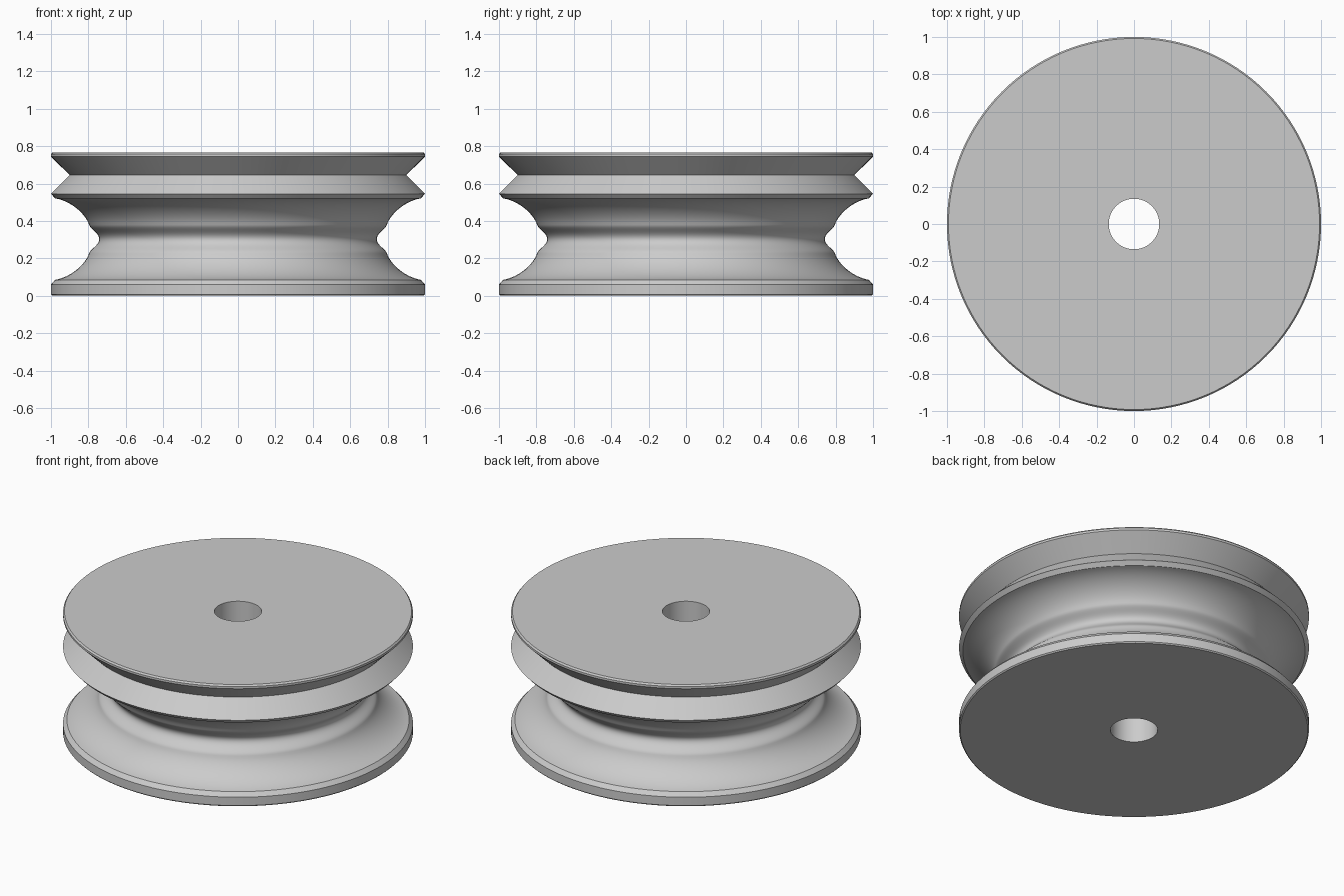
import bpy, bmesh, math
from mathutils import Vector

if "Cube" in bpy.data.objects:
    bpy.data.objects.remove(bpy.data.objects["Cube"])

SEGMENTS = 128
BORE = 0.135
MID = 0.303  # height of the middle of the wide groove


def bezier(p0, p1, p2, p3, n):
    """Points along a cubic curve, both ends included."""
    pts = []
    for i in range(n + 1):
        t = i / n
        u = 1 - t
        pts.append((u**3 * p0[0] + 3*u*u*t * p1[0] + 3*u*t*t * p2[0] + t**3 * p3[0],
                    u**3 * p0[1] + 3*u*u*t * p1[1] + 3*u*t*t * p2[1] + t**3 * p3[1]))
    return pts


# Lower half of the wide groove: sweeping flange curve, then a narrow rounded neck
sweep = bezier((0.978, 0.085), (0.89, 0.10), (0.815, 0.17), (0.797, 0.225), 14)
blend = bezier((0.797, 0.225), (0.79, 0.25), (0.743, 0.268), (0.742, MID), 10)
lower = sweep + blend[1:]
upper = [(r, 2 * MID - z) for r, z in reversed(lower[:-1])]

# Full section, from the bore at the bottom round to the bore at the top
profile = [(BORE, 0), (0.993, 0), (1, 0.007), (1, 0.06)]
profile += lower + upper
profile += [(1, 0.545), (0.9, 0.645), (1, 0.744), (1, 0.757), (0.992, 0.767), (BORE, 0.767)]

# Revolve the closed section
bm = bmesh.new()
rings = []
for r, z in profile:
    rings.append([bm.verts.new((r * math.cos(a), r * math.sin(a), z))
                  for a in (2 * math.pi * i / SEGMENTS for i in range(SEGMENTS))])
for k, ring in enumerate(rings):
    nxt = rings[(k + 1) % len(rings)]
    for i in range(SEGMENTS):
        j = (i + 1) % SEGMENTS
        bm.faces.new((ring[i], ring[j], nxt[j], nxt[i]))
bmesh.ops.recalc_face_normals(bm, faces=bm.faces[:])

mesh = bpy.data.meshes.new("pulley_wheel")
bm.to_mesh(mesh)
bm.free()
wheel = bpy.data.objects.new("pulley_wheel", mesh)
bpy.context.collection.objects.link(wheel)

# Plain grey finish
grey = bpy.data.materials.new("grey")
grey.diffuse_color = (0.6, 0.6, 0.6, 1)
grey.use_nodes = True
grey.node_tree.nodes["Principled BSDF"].inputs["Base Color"].default_value = grey.diffuse_color
mesh.materials.append(grey)

# Smooth round surfaces with crisp rims
bpy.context.view_layer.objects.active = wheel
wheel.select_set(True)
bpy.ops.object.shade_smooth_by_angle(angle=math.radians(25))
